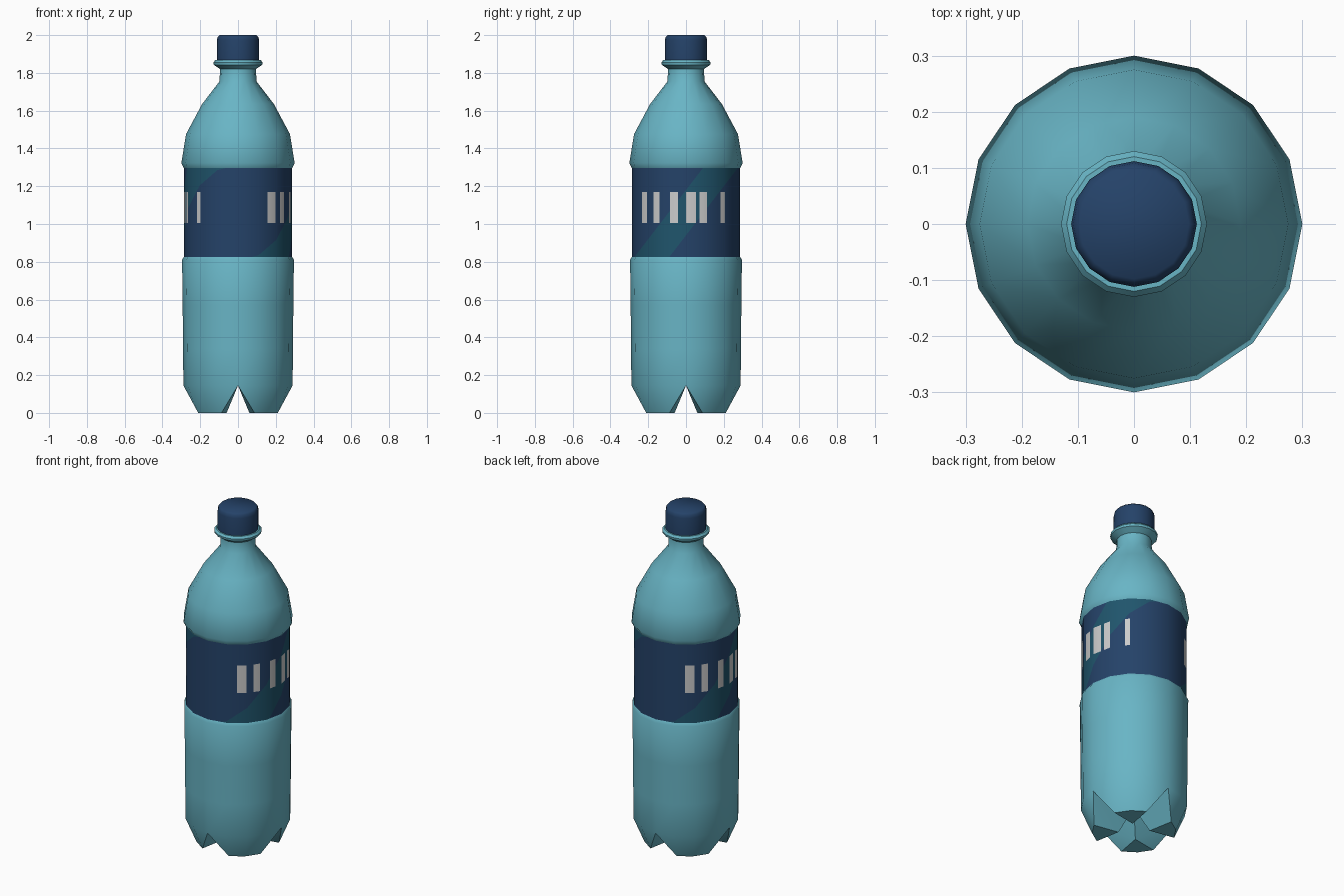
import bpy, bmesh
from math import sin, cos, pi, radians, asin, degrees
from mathutils import Matrix, Vector

if "Cube" in bpy.data.objects:
    bpy.data.objects.remove(bpy.data.objects["Cube"])

SIDES = 16


def material(name, rgb):
    m = bpy.data.materials.new(name)
    m.diffuse_color = (*rgb, 1)
    m.use_nodes = True
    m.node_tree.nodes["Principled BSDF"].inputs["Base Color"].default_value = m.diffuse_color
    return m


AQUA = material("aqua_plastic", (0.14, 0.46, 0.56))
NAVY = material("navy", (0.018, 0.055, 0.14))
TEAL = material("teal", (0.014, 0.09, 0.15))
PALE = material("pale_bars", (0.55, 0.55, 0.53))


def polar(r, step, z):
    a = 2 * pi * step / SIDES
    return Vector((r * cos(a), r * sin(a), z))


def lathe(bm, profile):
    """Revolve (radius, z) points listed bottom to top; returns the rings."""
    rings = [[bm.verts.new(polar(r, j, z)) for j in range(SIDES)] for r, z in profile]
    for a, b in zip(rings, rings[1:]):
        for j in range(SIDES):
            k = (j + 1) % SIDES
            bm.faces.new((a[j], a[k], b[k], b[j]))
    return rings


def finish(bm, name, mats):
    me = bpy.data.meshes.new(name)
    bm.to_mesh(me)
    bm.free()
    for m in mats:
        me.materials.append(m)
    ob = bpy.data.objects.new(name, me)
    bpy.context.collection.objects.link(ob)
    return ob


def smooth(ob, angle):
    bpy.ops.object.select_all(action='DESELECT')
    ob.select_set(True)
    bpy.context.view_layer.objects.active = ob
    bpy.ops.object.shade_smooth_by_angle(angle=radians(angle))


# Lower body with four feet on the diagonals
bm = bmesh.new()
ring = lathe(bm, [(0.289, 0.145), (0.291, 0.34), (0.293, 0.57),
                  (0.296, 0.81), (0.287, 0.826)])[0]
centre = bm.verts.new((0, 0, 0.145))
for q in range(4):
    r = [ring[(4 * q + i) % SIDES] for i in range(5)]
    f1, f2, f3 = [bm.verts.new(polar(0.228, 4 * q + i, 0)) for i in (1, 2, 3)]
    inner = bm.verts.new(polar(0.085, 4 * q + 2, 0))
    for face in ((r[0], f1, r[1]), (f1, f2, r[2], r[1]), (f2, f3, r[3], r[2]),
                 (f3, r[4], r[3]), (f3, f2, f1, inner), (inner, f1, r[0]),
                 (inner, r[4], f3), (inner, r[0], centre), (r[4], inner, centre)):
        bm.faces.new(face)
smooth(finish(bm, "lower_body", [AQUA]), 40)

# Shoulder, neck and neck flange
bm = bmesh.new()
lathe(bm, [(0.287, 1.297), (0.30, 1.323), (0.275, 1.476), (0.19, 1.635),
           (0.098, 1.755), (0.095, 1.82), (0.128, 1.843), (0.13, 1.856),
           (0.12, 1.868), (0.10, 1.868)])
smooth(finish(bm, "shoulder_and_neck", [AQUA]), 45)

# Screw cap
bm = bmesh.new()
rings = lathe(bm, [(0.10, 1.866), (0.112, 1.868), (0.112, 1.972), (0.108, 1.99), (0.098, 2.0)])
bm.faces.new(rings[-1])
smooth(finish(bm, "cap", [NAVY]), 50)

# Label: half a wrap with pale bars and a diagonal band, then turned to the other side
R = 0.287
BARS = [(-0.238, -0.206), (-0.175, -0.143), (-0.085, -0.042),
        (0.0, 0.053), (0.074, 0.111), (0.185, 0.206)]
bars = [tuple(degrees(asin(y / R)) for y in b) for b in BARS]
angles = sorted({round(a, 2) for a in
                 [i * 22.5 for i in range(-4, 5)] + [a for b in bars for a in b]})
rows = [0.826, 1.005, 1.17, 1.297]


def on_facet(deg, z):
    """Point on the flat-sided wrap at the given angle."""
    off = (deg % 22.5) - 11.25
    rad = R * cos(radians(11.25)) / cos(radians(off))
    return (rad * cos(radians(deg)), rad * sin(radians(deg)), z)


bm = bmesh.new()
grid = [[bm.verts.new(on_facet(a, z)) for a in angles] for z in rows]
for i in range(3):
    for j in range(len(angles) - 1):
        f = bm.faces.new((grid[i][j], grid[i][j + 1], grid[i + 1][j + 1], grid[i + 1][j]))
        mid = (angles[j] + angles[j + 1]) / 2
        if i == 1 and any(a < mid < b for a, b in bars):
            f.material_index = 2
SLOPE, HALF = 1.3, 0.12
for d in (-HALF, HALF):
    bmesh.ops.bisect_plane(bm, geom=bm.verts[:] + bm.edges[:] + bm.faces[:], dist=1e-5,
                           plane_co=(0, 0, 1.06 + d), plane_no=(0, -SLOPE, 1))
for f in bm.faces:
    c = f.calc_center_median()
    if f.material_index == 0 and abs(c.z - 1.06 - SLOPE * c.y) < HALF:
        f.material_index = 1
half = bmesh.ops.duplicate(bm, geom=bm.verts[:] + bm.edges[:] + bm.faces[:])["geom"]
bmesh.ops.rotate(bm, verts=[v for v in half if isinstance(v, bmesh.types.BMVert)],
                 cent=(0, 0, 0), matrix=Matrix.Rotation(pi, 3, 'Z'))
bmesh.ops.remove_doubles(bm, verts=bm.verts[:], dist=1e-4)
label = finish(bm, "label", [NAVY, TEAL, PALE])
smooth(label, 60)
label.data.normals_split_custom_set_from_vertices(
    [Vector((v.co.x, v.co.y, 0)).normalized() for v in label.data.vertices])
